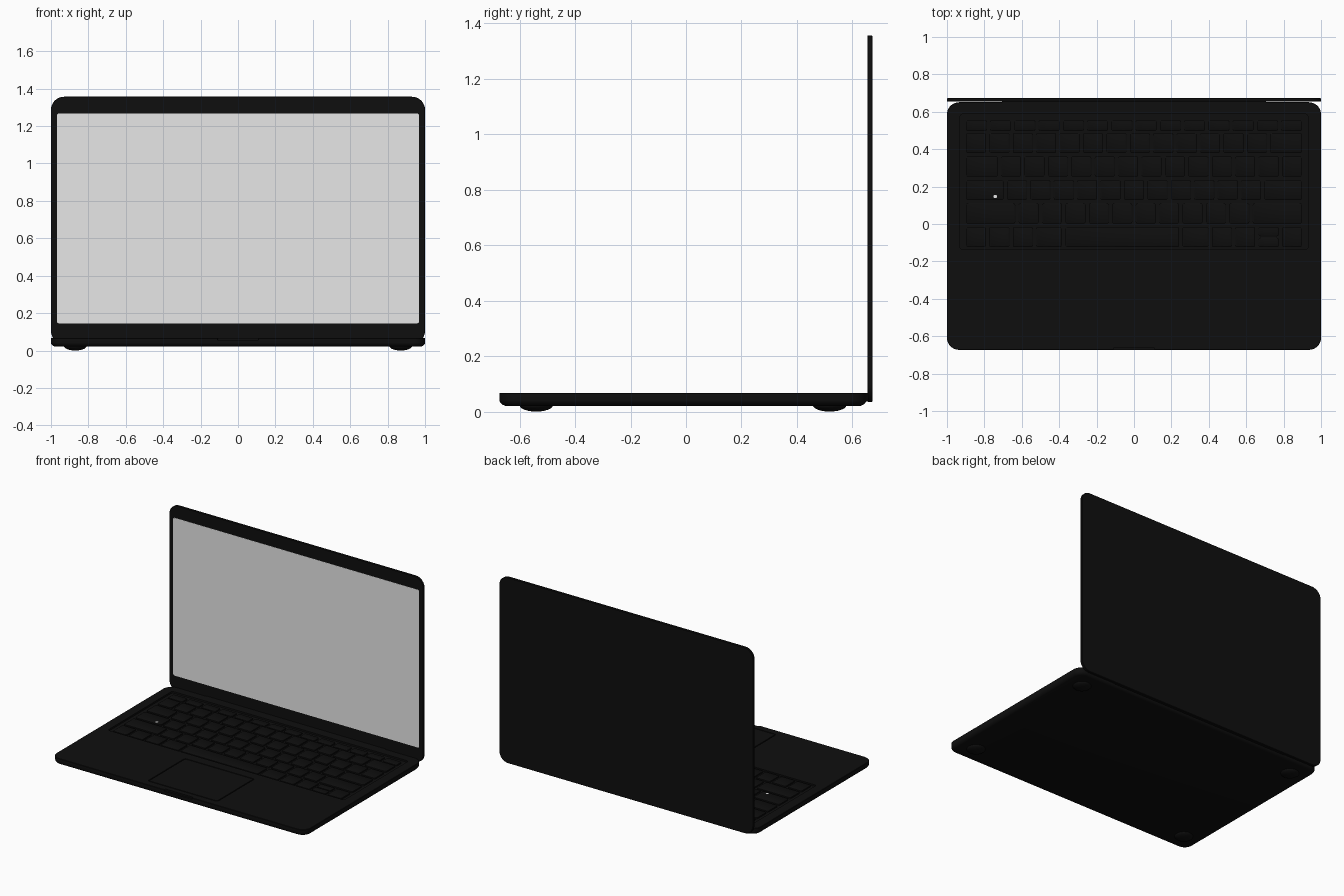
import bpy, bmesh, math
from mathutils import Matrix

if "Cube" in bpy.data.objects:
    bpy.data.objects.remove(bpy.data.objects["Cube"])


def material(name, c):
    m = bpy.data.materials.new(name)
    m.diffuse_color = (*c, 1)
    m.use_nodes = True
    m.node_tree.nodes["Principled BSDF"].inputs["Base Color"].default_value = m.diffuse_color
    return m


BLACK = material("soft black", (0.0045, 0.0045, 0.0045))
GREY = material("screen grey", (0.8, 0.8, 0.8))


def slab(bm, x0, x1, y0, y1, r, levels, seg=6):
    """Rounded rectangle lofted through (z, inset) levels and capped."""
    rings = []
    for z, i in levels:
        rr = max(r - i, 0.001)
        a0, a1, b0, b1 = x0 + i + rr, x1 - i - rr, y0 + i + rr, y1 - i - rr
        ring = []
        for q, (cx, cy) in enumerate(((a1, b1), (a0, b1), (a0, b0), (a1, b0))):
            for s in range(seg + 1):
                a = (q + s / seg) * math.pi / 2
                ring.append(bm.verts.new((cx + rr * math.cos(a), cy + rr * math.sin(a), z)))
        rings.append(ring)
    n = len(rings[0])
    for lo, hi in zip(rings, rings[1:]):
        for k in range(n):
            bm.faces.new((lo[k], lo[(k + 1) % n], hi[(k + 1) % n], hi[k]))
    bm.faces.new(rings[0][::-1])
    bm.faces.new(rings[-1])


def finish(bm, name, mat, angle=40):
    me = bpy.data.meshes.new(name)
    bm.to_mesh(me)
    bm.free()
    me.materials.append(mat)
    me.shade_smooth()
    me.set_sharp_from_angle(angle=math.radians(angle))
    ob = bpy.data.objects.new(name, me)
    bpy.context.scene.collection.objects.link(ob)
    return ob


def slab_object(name, mat, *args, upright=False):
    bm = bmesh.new()
    slab(bm, *args)
    if upright:  # local y becomes height, local z becomes -y
        bm.transform(Matrix.Rotation(math.pi / 2, 4, 'X'))
    return finish(bm, name, mat)


# base with keyboard well, trackpad pocket and opening notch
TOP, FLOOR = 0.067, 0.055
base = slab_object("base", BLACK, -1, 1, -0.673, 0.651, 0.065,
                   [(0.021, 0.02), (0.026, 0.009), (0.036, 0.001), (0.042, 0), (TOP - 0.002, 0), (TOP, 0.002)], 8)
cutters = [
    slab_object("well_cutter", BLACK, -0.93, 0.93, -0.137, 0.588, 0.015, [(FLOOR, 0), (0.1, 0)]),
    slab_object("trackpad_cutter", BLACK, -0.275, 0.275, -0.625, -0.205, 0.015, [(0.061, 0), (0.1, 0)]),
    slab_object("notch_cutter", BLACK, -0.11, 0.11, -0.75, -0.66, 0.008, [(0.056, 0), (0.1, 0)]),
]
for c in cutters:
    c.hide_render = True
    mod = base.modifiers.new(c.name, 'BOOLEAN')
    mod.object = c
    mod.operation = 'DIFFERENCE'
    mod.solver = 'EXACT'
bpy.context.view_layer.update()
cut = bpy.data.meshes.new_from_object(base.evaluated_get(bpy.context.evaluated_depsgraph_get()))
base.modifiers.clear()
base.data = cut
cut.shade_smooth()
cut.set_sharp_from_angle(angle=math.radians(40))
for c in cutters:
    bpy.data.objects.remove(c)

# trackpad
slab_object("trackpad", BLACK, -0.268, 0.268, -0.618, -0.212, 0.012, [(0.06, 0), (TOP, 0)])

# keys, row by row: (bottom, top, widths in key units)
rows = [
    (0.497, 0.557, [14.5 / 14] * 14),
    (0.379, 0.487, [1] * 13 + [1.5]),
    (0.253, 0.362, [1.5] + [1] * 13),
    (0.128, 0.236, [1.75] + [1] * 11 + [1.75]),
    (0.002, 0.111, [2.25] + [1] * 10 + [2.25]),
    (-0.124, -0.015, [1, 1, 1, 1.25, 5, 1.25, 1, 1, 1, 1]),
]
UNIT, GAP = 1.815 / 14.5, 0.009
KEY = [(FLOOR - 0.001, 0), (TOP - 0.003, 0), (TOP - 0.001, 0.003)]
bm = bmesh.new()
for ri, (y0, y1, widths) in enumerate(rows):
    x = -0.9075
    for ki, w in enumerate(widths):
        x0, x1 = x + GAP, x + w * UNIT - GAP
        if ri == 5 and ki == 8:  # stacked half-height arrow keys
            mid = (y0 + y1) / 2
            slab(bm, x0, x1, y0, mid - 0.004, 0.01, KEY, 3)
            slab(bm, x0, x1, mid + 0.004, y1, 0.01, KEY, 3)
        else:
            slab(bm, x0, x1, y0, y1, 0.01, KEY, 3)
        x += w * UNIT
finish(bm, "keys", BLACK)

# caps indicator light
slab_object("indicator_light", GREY, -0.752, -0.732, 0.138, 0.156, 0.008,
            [(TOP - 0.002, 0), (TOP - 0.0005, 0)])

# hinge bar
slab_object("hinge", BLACK, -0.705, 0.705, 0.64, 0.662, 0.004, [(0.037, 0), (TOP, 0)])

# lid and screen
slab_object("lid", BLACK, -1, 1, 0.035, 1.357, 0.07,
            [(-0.673, 0.003), (-0.670, 0), (-0.657, 0), (-0.655, 0.002)], 8, upright=True)
slab_object("screen", GREY, -0.968, 0.968, 0.145, 1.268, 0.012,
            [(-0.657, 0), (-0.654, 0)], upright=True)

# feet
bm = bmesh.new()
for fx in (-0.87, 0.87):
    for fy in (-0.54, 0.518):
        bmesh.ops.create_uvsphere(bm, u_segments=32, v_segments=12, radius=1,
                                  matrix=Matrix.Translation((fx, fy, 0.024)) @ Matrix.Diagonal((0.061, 0.061, 0.024, 1)))
finish(bm, "feet", BLACK)
